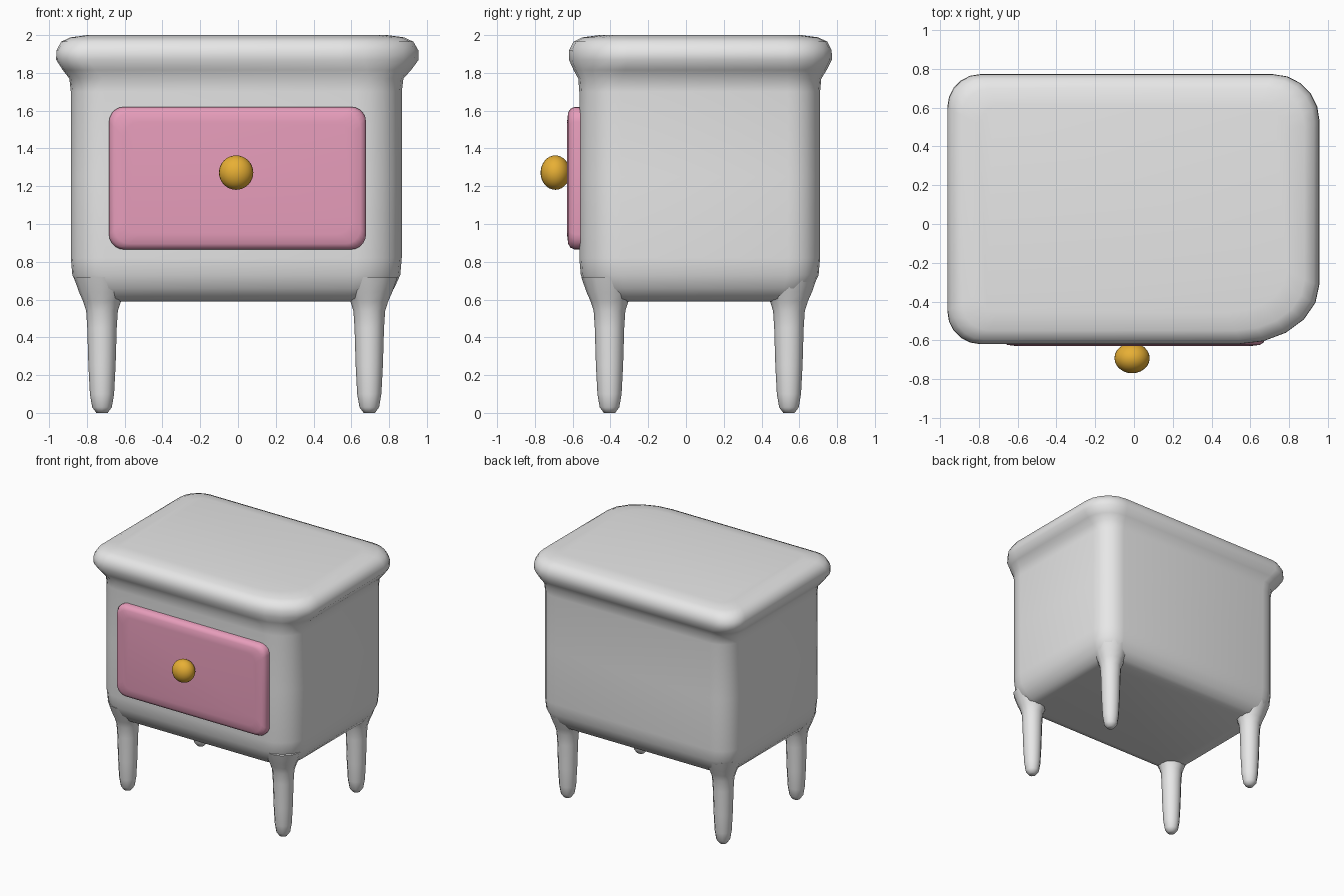
import bpy, bmesh, math
from mathutils import Vector

if "Cube" in bpy.data.objects:
    bpy.data.objects.remove(bpy.data.objects["Cube"], do_unlink=True)


def make_material(name, rgb):
    mat = bpy.data.materials.new(name)
    mat.use_nodes = True
    mat.diffuse_color = (*rgb, 1)
    mat.node_tree.nodes["Principled BSDF"].inputs["Base Color"].default_value = (*rgb, 1)
    return mat


GREY = make_material("light grey", (0.8, 0.8, 0.8))
PINK = make_material("pink", (0.9, 0.38, 0.56))
GOLD = make_material("gold", (0.8, 0.43, 0.035))


def rounded_rect(x0, x1, y0, y1, radii, segments=5):
    """Outline with an (rx, ry) radius per corner, counter-clockwise from +x +y."""
    points = []
    corners = ((x1, y1, 1, 1), (x0, y1, -1, 1), (x0, y0, -1, -1), (x1, y0, 1, -1))
    for quarter, ((cx, cy, sx, sy), (rx, ry)) in enumerate(zip(corners, radii)):
        for step in range(segments + 1):
            a = math.pi / 2 * (quarter + step / segments)
            points.append((cx - sx * rx + rx * math.cos(a), cy - sy * ry + ry * math.sin(a)))
    return points


def loft(name, rings, mat, angle=60):
    """Skin a stack of equal-length rings and cap both ends."""
    bm = bmesh.new()
    loops = [[bm.verts.new(p) for p in ring] for ring in rings]
    for low, high in zip(loops, loops[1:]):
        for i in range(len(low)):
            j = (i + 1) % len(low)
            bm.faces.new((low[i], low[j], high[j], high[i]))
    bm.faces.new(loops[0][::-1])
    bm.faces.new(loops[-1])
    bmesh.ops.recalc_face_normals(bm, faces=bm.faces)
    mesh = bpy.data.meshes.new(name)
    bm.to_mesh(mesh)
    bm.free()
    obj = bpy.data.objects.new(name, mesh)
    bpy.context.collection.objects.link(obj)
    finish(obj, mat, angle)
    return obj


def finish(obj, mat, angle):
    obj.data.materials.clear()
    obj.data.materials.append(mat)
    bpy.ops.object.select_all(action="DESELECT")
    obj.select_set(True)
    bpy.context.view_layer.objects.active = obj
    bpy.ops.object.shade_smooth_by_angle(angle=math.radians(angle))


# Cabinet with its flared top: one skin, the top's front left corner cut deeper
BODY_BOX = (-0.885, 0.867, -0.565, 0.71)
TOP_BOX = (-0.963, 0.957, -0.62, 0.773)
BODY_RADII = ((0.17, 0.17), (0.17, 0.17), (0.18, 0.18), (0.24, 0.22))
TOP_RADII = ((0.24, 0.24), (0.17, 0.17), (0.17, 0.17), (0.42, 0.31))


def cabinet_ring(z, blend, inset):
    """Blend goes from the body outline (0) to the top outline (1)."""
    mix = lambda a, b: a + (b - a) * blend
    x0, x1, y0, y1 = (mix(a, b) for a, b in zip(BODY_BOX, TOP_BOX))
    radii = [(max(mix(a, c) - inset * 0.5, 0.05), max(mix(b, d) - inset * 0.5, 0.05))
             for (a, b), (c, d) in zip(BODY_RADII, TOP_RADII)]
    outline = rounded_rect(x0 + inset, x1 - inset, y0 + inset, y1 - inset, radii)
    return [(x, y, z) for x, y in outline]


CABINET = ((0.59, 0, 0.14), (0.605, 0, 0.085), (0.66, 0, 0.04), (0.73, 0, 0.008),
           (0.82, 0, 0), (1.25, 0, 0), (1.7, 0, 0), (1.77, 0.1, 0), (1.815, 0.55, 0),
           (1.87, 1, 0), (1.92, 0.97, 0), (1.965, 0.85, 0.015), (1.988, 0.8, 0.06),
           (2.0, 0.8, 0.15))
loft("cabinet", [cabinet_ring(*row) for row in CABINET], GREY)

# Legs: slim tapered posts that flare out into the cabinet corners
LEG = ((0.005, 0.03), (0.03, 0.052), (0.1, 0.064), (0.25, 0.072), (0.45, 0.078),
       (0.54, 0.084), (0.59, 0.1), (0.64, 0.122), (0.72, 0.15))
for side, x in (("right", -0.72), ("left", 0.695)):
    for end, y in (("front", -0.405), ("back", 0.545)):
        rings = []
        for z, r in LEG:
            turn = [2 * math.pi * k / 12 for k in range(12)]
            rings.append([(x + r * math.cos(a), y + r * math.sin(a), z) for a in turn])
        rings[0] = [(px, py, 0.0) for px, py, _ in rings[0]]
        loft(f"{end}_{side}_leg", rings, GREY)

# Drawer front: a rounded plate with softened edges
drawer_rings = []
for y, inset in ((-0.54, 0), (-0.59, 0), (-0.612, 0.01), (-0.624, 0.03), (-0.63, 0.08)):
    outline = rounded_rect(-0.683 + inset, 0.678 - inset, 0.865 + inset, 1.62 - inset,
                           [(0.08, 0.08)] * 4)
    drawer_rings.append([(x, y, z) for x, z in outline])
loft("drawer_front", drawer_rings, PINK)

# Knob
bpy.ops.mesh.primitive_uv_sphere_add(segments=24, ring_count=16, radius=1,
                                     location=(-0.01, -0.692, 1.272))
knob = bpy.context.object
knob.name = "drawer_knob"
knob.scale = Vector((0.091, 0.078, 0.091))
finish(knob, GOLD, 60)
